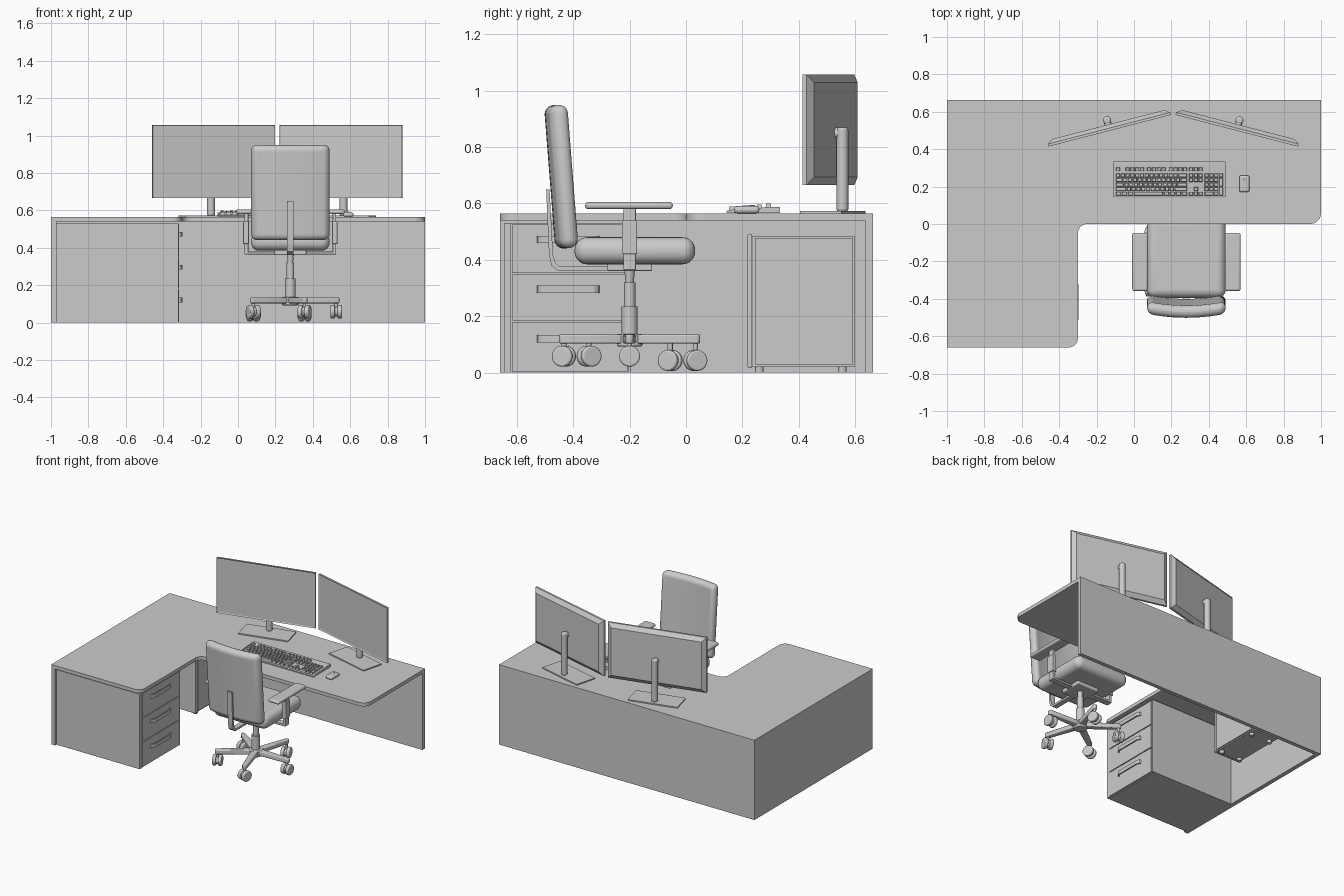
import bpy, bmesh
from math import sin, cos, pi, radians
from mathutils import Matrix, Vector

if "Cube" in bpy.data.objects:
    bpy.data.objects.remove(bpy.data.objects["Cube"])


def make(name, bm, M=None, bevel=0, seg=3, smooth=False):
    bmesh.ops.recalc_face_normals(bm, faces=bm.faces)
    me = bpy.data.meshes.new(name)
    bm.to_mesh(me)
    bm.free()
    ob = bpy.data.objects.new(name, me)
    bpy.context.collection.objects.link(ob)
    if M is not None:
        ob.matrix_world = M
    if bevel:
        m = ob.modifiers.new("bevel", 'BEVEL')
        m.width, m.segments, m.limit_method, m.angle_limit = bevel, seg, 'ANGLE', radians(35)
    if smooth:
        bpy.context.view_layer.objects.active = ob
        bpy.ops.object.select_all(action='DESELECT')
        ob.select_set(True)
        bpy.ops.object.shade_smooth_by_angle(angle=radians(35))
    return ob


def add_box(bm, lo, hi, taper=0):
    lo, hi = Vector(lo), Vector(hi)
    d = hi - lo
    M = Matrix.Translation((lo + hi) / 2) @ Matrix.Diagonal((*d, 1))
    vs = bmesh.ops.create_cube(bm, size=1, matrix=M)['verts']
    for v in vs:
        if taper and v.co.z > (lo.z + hi.z) / 2:
            v.co.x += taper if v.co.x < (lo.x + hi.x) / 2 else -taper
            v.co.y += taper if v.co.y < (lo.y + hi.y) / 2 else -taper
    return vs


def box(name, lo, hi, M=None, bevel=0, seg=3, smooth=False):
    bm = bmesh.new()
    add_box(bm, lo, hi)
    return make(name, bm, M, bevel, seg, smooth)


def prism(name, pts, lo, hi, axis='z', M=None, bevel=0):
    bm = bmesh.new()
    put = {'z': lambda a, b, c: (a, b, c), 'x': lambda a, b, c: (c, a, b)}[axis]
    f = bm.faces.new([bm.verts.new(put(a, b, lo)) for a, b in pts])
    ext = bmesh.ops.extrude_face_region(bm, geom=[f])['geom']
    off = Vector(put(0, 0, hi - lo))
    bmesh.ops.translate(bm, vec=off, verts=[g for g in ext if isinstance(g, bmesh.types.BMVert)])
    return make(name, bm, M, bevel, 3, bool(bevel))


def cyl(name, c, r, h, axis='z', M=None, r2=None, bevel=0):
    R = {'z': Matrix(), 'x': Matrix.Rotation(pi / 2, 4, 'Y'), 'y': Matrix.Rotation(pi / 2, 4, 'X')}[axis]
    bm = bmesh.new()
    bmesh.ops.create_cone(bm, cap_ends=True, segments=28, radius1=r, radius2=r if r2 is None else r2,
                          depth=h, matrix=Matrix.Translation(c) @ R)
    return make(name, bm, M, bevel, 3, True)


def rounded(corners):
    # right-angle corners (x, y, radius) turned into arcs
    out, n = [], len(corners)
    for i, (x, y, r) in enumerate(corners):
        p = Vector((x, y))
        if not r:
            out.append((x, y))
            continue
        d1 = (Vector(corners[i - 1][:2]) - p).normalized()
        d2 = (Vector(corners[(i + 1) % n][:2]) - p).normalized()
        c = p + r * (d1 + d2)
        for k in range(9):
            t = k / 8 * pi / 2
            out.append(tuple(c - r * (cos(t) * d2 + sin(t) * d1)))
    return out


# desk: L-shaped top with panels
prism("desk_top", rounded([(-1, .663, 0), (-1, -.66, 0), (-.3, -.66, .05), (-.3, 0, .05),
                           (1, 0, .06), (1, .663, 0)]), .54, .565)
box("desk_back_panel", (-1, .635, 0), (1, .663, .54))
box("desk_left_panel", (-1, -.66, 0), (-.97, .635, .54))

# drawer pedestal
box("pedestal_body", (-.97, -.62, 0), (-.335, -.205, .53))
box("pedestal_front_panel", (-.97, -.645, 0), (-.318, -.62, .53))
box("pedestal_rear_panel", (-.97, -.205, 0), (-.318, -.195, .53))
grip = [(-.32, -.53), (-.306, -.525), (-.296, -.51), (-.296, -.325), (-.306, -.31), (-.32, -.305),
        (-.32, -.315), (-.31, -.32), (-.304, -.33), (-.304, -.505), (-.31, -.515), (-.32, -.52)]
for i, (z0, z1, h) in enumerate([(.004, .178, .12), (.184, .348, .296), (.354, .525, .472)]):
    box(f"drawer_{i}", (-.34, -.618, z0), (-.316, -.207, z1))
    prism(f"drawer_handle_{i}", grip, h - .013, h + .013)

# computer tower under the desk corner
box("tower_body", (-.685, .23, .02), (-.49, .6, .485))
box("tower_front", (-.69, .218, .018), (-.485, .235, .49), bevel=.004)
for x in (-.692, -.49):
    box("tower_side", (x, .245, .028), (x + .007, .592, .478))
for x in (-.66, -.515):
    for y in (.26, .555):
        cyl("tower_foot", (x, y, .01), .015, .02)

# two monitors mirrored about x = 0.21
for side, s in (("left", 1), ("right", -1)):
    M = Matrix.Translation((.21 - .345 * s, .52, 0)) @ Matrix.Rotation(radians(14.5 * s), 4, 'Z')
    bm = bmesh.new()
    add_box(bm, (-.338, -.022, .665), (.338, -.008, 1.057))
    bm.faces.ensure_lookup_table()
    bm.normal_update()
    front = [f for f in bm.faces if f.normal.y < -.9]
    back = [f for f in bm.faces if f.normal.y > .9]
    bmesh.ops.inset_region(bm, faces=front, thickness=.009)
    bmesh.ops.translate(bm, vec=(0, .004, 0), verts=front[0].verts)
    bmesh.ops.inset_region(bm, faces=back, thickness=.04)
    bmesh.ops.translate(bm, vec=(0, .02, 0), verts=back[0].verts)
    make(f"{side}_monitor_screen", bm, M)
    box(f"{side}_monitor_base", (-.17, -.076, .565), (.17, .076, .573), M)
    cyl(f"{side}_monitor_post", (0, .036, .72), .021, .3, M=M, bevel=.01)
    cyl(f"{side}_monitor_mount", (0, .025, .85), .019, .04, 'y', M)

# keyboard with sloped case and rows of keys
prism("keyboard_case", [(.143, .566), (.333, .566), (.333, .588), (.318, .588), (.155, .577), (.143, .573)],
      -.11, .49, 'x')
rows = [[1.25] * 3 + [6.25] + [1.25] * 4, [2.25] + [1] * 10 + [2.75], [1.75] + [1] * 11 + [2.25],
        [1.5] + [1] * 12 + [1.5], [1] * 13 + [2], [1, -1] + [1] * 4 + [-.5] + [1] * 4 + [-.5] + [1] * 4]
bm = bmesh.new()
u = .0256


def key(col, w, r, h=1):
    y = .162 + .0245 * r + (.008 if r == 5 else 0)
    z = .572 + (y - .15) * .07
    x = -.098 + col * u
    add_box(bm, (x + .0015, y - .011, z), (x + w * u - .0015, y + .011 + (h - 1) * .0245, z + .017), .003)


for r, row in enumerate(rows):
    col = 0
    for w in row:
        if w > 0:
            key(col, w, r)
        col += abs(w)
    for k in range(3):
        if r in (0, 3, 4, 5) or (r == 1 and k == 1):
            key(15.25 + k, 1, r)
    if r < 5:
        for k in range(4):
            if k == 3 and r in (0, 2):
                key(18.5 + k, 1, r, 2)
            elif k < 3 and not (r == 0 and k < 2) or r == 4:
                key(18.5 + k, 1, r)
        if r == 0:
            key(18.5, 2, 0)
make("keyboard_keys", bm)

# mouse
box("mouse", (.563, .17, .565), (.617, .26, .59), bevel=.011, seg=4, smooth=True)
cyl("mouse_wheel", (.59, .235, .587), .007, .007, 'x')

# chair cushions
C = Matrix.Translation((.28, -.2, 0))
box("seat", (-.21, -.195, .384), (.21, .232, .48), C, .044, 7, True)
bm = bmesh.new()
add_box(bm, (-.21, -.033, -.255), (.21, .033, .255))
for k in range(1, 10):
    bmesh.ops.bisect_plane(bm, geom=bm.verts[:] + bm.edges[:] + bm.faces[:],
                           plane_co=(-.21 + .042 * k, 0, 0), plane_no=(1, 0, 0))
for v in bm.verts:
    v.co.y += .022 * (v.co.x / .21) ** 2 - .006
make("backrest", bm, C @ Matrix.Translation((0, -.245, .695)) @ Matrix.Rotation(radians(4.5), 4, 'X'),
     .032, 7, True)

# backrest support bar and seat plate
prism("back_support", [(.06, .362), (-.255, .362), (-.278, .38), (-.286, .42), (-.296, .65),
                       (-.284, .65), (-.272, .42), (-.264, .39), (-.25, .376), (.06, .376)],
      -.018, .018, 'x', C)
box("seat_plate", (-.085, -.08, .36), (.085, .08, .388), C, .006)

# armrests
box("arm_crossbar", (-.235, -.022, .364), (.235, .022, .379), C, .003)
for s in (-1, 1):
    box("arm_post", (s * .235 - .01, -.022, .364), (s * .235 + .01, .022, .585), C, .004)
    box("arm_sleeve", (s * .237 - .015, -.027, .42), (s * .237 + .015, .027, .54), C, .004)
    box("arm_pad", (s * .2475 - .042, -.158, .58), (s * .2475 + .042, .153, .605), C, .011, 4, True)

# gas column
cyl("column_lower", (0, 0, .165), .028, .14, M=C)
cyl("column_middle", (0, 0, .27), .02, .1, M=C)
cyl("column_upper", (0, 0, .34), .013, .07, M=C, r2=.02)
cyl("base_hub", (0, 0, .115), .045, .045, M=C, bevel=.006)

# five-spoke base with twin-wheel casters
for i, yaw in enumerate((0, .3, -.4, .4, -.3)):
    a = 2 * pi * i / 5
    S = C @ Matrix.Rotation(a, 4, 'Z')
    prism(f"spoke_{i}", [(0, -.024), (.25, -.015), (.262, -.008), (.262, .008), (.25, .015), (0, .024)],
          .103, .135, M=S, bevel=.006)
    z = .043 if sin(a) > .1 else .058
    W = C @ Matrix.Translation((.245 * cos(a), .245 * sin(a), 0)) @ Matrix.Rotation(yaw, 4, 'Z')
    cyl(f"caster_stem_{i}", (0, 0, .09), .009, .06, M=W)
    cyl(f"caster_hood_{i}", (0, 0, z), .026, .03, 'x', W)
    for s in (-1, 1):
        cyl(f"caster_wheel_{i}", (s * .019, 0, z), .037, .023, 'x', W, bevel=.006)
